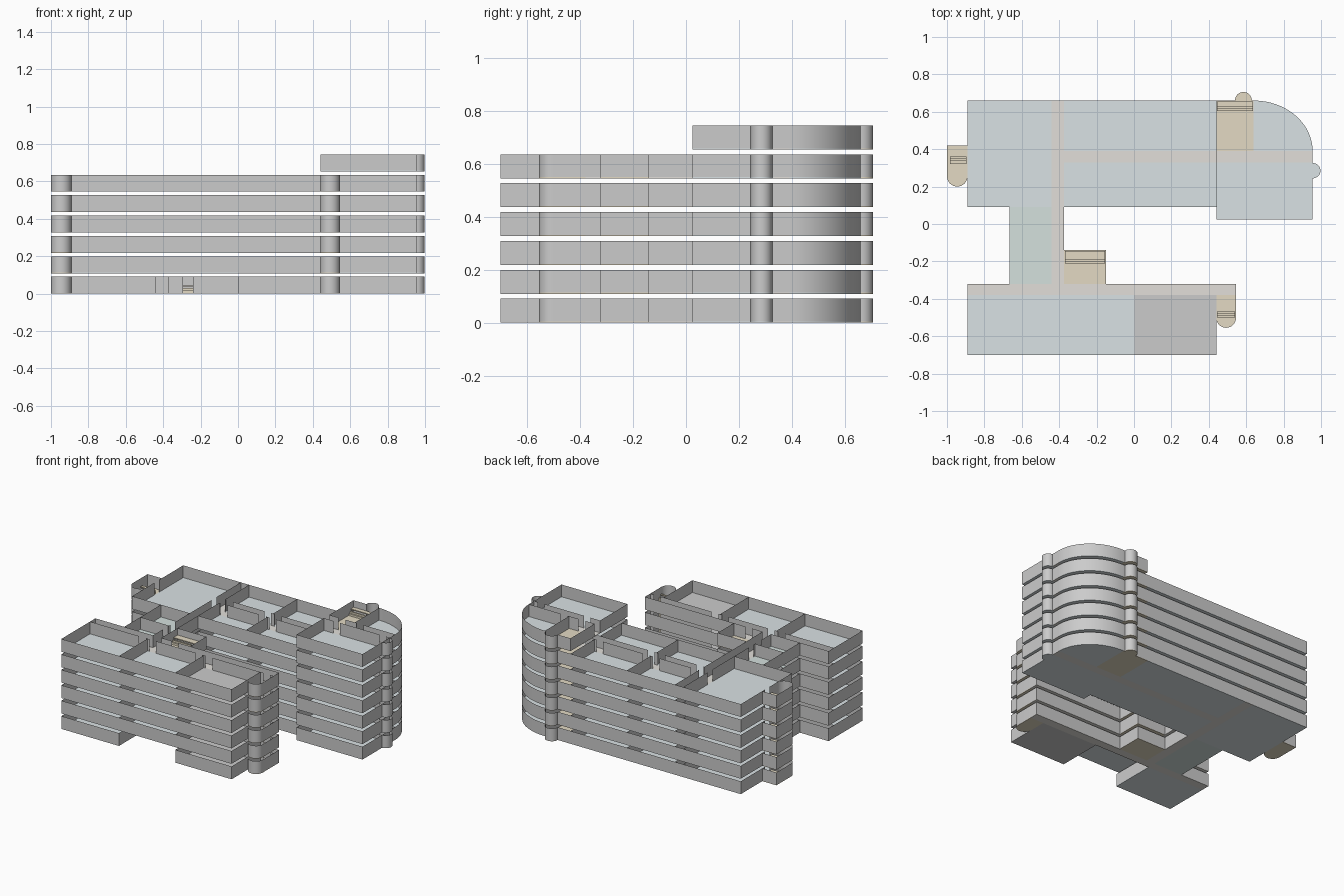
import bpy, bmesh, math

if "Cube" in bpy.data.objects:
    bpy.data.objects.remove(bpy.data.objects["Cube"])

PITCH, SLAB, TOP = 0.109, 0.004, 0.0905


def material(name, rgb):
    m = bpy.data.materials.new(name)
    m.diffuse_color = (*rgb, 1)
    m.use_nodes = True
    m.node_tree.nodes["Principled BSDF"].inputs["Base Color"].default_value = m.diffuse_color
    return m


ROOM = material("room_floor", (0.70, 0.76, 0.78))
OFFICE = material("office_floor", (0.68, 0.71, 0.68))
GREEN = material("green_floor", (0.66, 0.75, 0.73))
HALL = material("corridor_floor", (0.76, 0.74, 0.70))
STAIR = material("stair_floor", (0.77, 0.70, 0.55))


def arc(cx, cy, rx, ry, a0, a1, n=16):
    return [(cx + rx * math.cos(math.radians(a0 + (a1 - a0) * i / n)),
             cy + ry * math.sin(math.radians(a0 + (a1 - a0) * i / n))) for i in range(n + 1)]


def rect(x0, x1, y0, y1):
    return [(x0, y0), (x1, y0), (x1, y1), (x0, y1)]


def finish(bm, name, mat=None):
    me = bpy.data.meshes.new(name)
    bm.to_mesh(me)
    bm.free()
    me.shade_smooth()
    me.set_sharp_from_angle(angle=math.radians(30))
    ob = bpy.data.objects.new(name, me)
    bpy.context.collection.objects.link(ob)
    if mat:
        me.materials.append(mat)


def prism(name, pts, z0, z1, mat):
    """Horizontal outline extruded to a solid."""
    bm = bmesh.new()
    lo = [bm.verts.new((x, y, z0)) for x, y in pts]
    hi = [bm.verts.new((x, y, z1)) for x, y in pts]
    bm.faces.new(lo[::-1])
    bm.faces.new(hi)
    for i in range(len(pts)):
        j = (i + 1) % len(pts)
        bm.faces.new((lo[i], lo[j], hi[j], hi[i]))
    bmesh.ops.recalc_face_normals(bm, faces=bm.faces)
    finish(bm, name, mat)


def split(p, q, doors):
    """Straight wall with door gaps centred on positions along its axis."""
    k = 0 if p[1] == q[1] else 1
    start, out = p, []
    for d in sorted(doors):
        a, b = list(p), list(p)
        a[k], b[k] = d - 0.026, d + 0.026
        out.append([start, tuple(a)])
        start = tuple(b)
    return out + [[start, q]]


# outlines with rounded ends
west_stair = [(-0.89, 0.42), (-1.0, 0.42)] + arc(-0.945, 0.255, 0.055, 0.055, 180, 360)
south_stair = [(0.44, -0.38)] + arc(0.4925, -0.5025, 0.0525, 0.0525, 180, 360) + [(0.545, -0.38)]
north_bump = [(0.54, 0.66)] + arc(0.585, 0.661, 0.045, 0.045, 180, 0) + [(0.63, 0.66)]
east_bump = arc(0.955, 0.285, 0.042, 0.041, -90, 90)
round_wall = arc(0.64, 0.39, 0.315, 0.27, 90, 0, 24)
north_stair = [(0.44, 0.39), (0.64, 0.39), (0.64, 0.66)] + north_bump[::-1] + [(0.44, 0.66)]

# east end of the north wing: on every storey
EAST_SLABS = [
    ("east_room", rect(0.44, 0.955, 0.025, 0.33), ROOM),
    ("east_bay", east_bump, ROOM),
    ("round_room", [(0.64, 0.39)] + round_wall, ROOM),
    ("north_stair", north_stair, STAIR),
    ("east_corridor", rect(0.44, 0.955, 0.33, 0.39), HALL)]
EAST_WALLS = [
    [(0.44, 0.33), (0.44, 0.025), (0.955, 0.025), (0.955, 0.39)],
    [(0.44, 0.39), (0.44, 0.66), (0.54, 0.66)], [(0.63, 0.66), (0.64, 0.66), (0.64, 0.39)],
    north_bump, east_bump, round_wall,
    *split((0.44, 0.33), (0.955, 0.33), [0.54, 0.90]),
    *split((0.44, 0.39), (0.955, 0.39), [0.54, 0.68])]

# remaining wings: six storeys
SLABS = [
    ("west_room", rect(-0.89, -0.44, 0.09, 0.66), ROOM),
    ("north_room_a", rect(-0.375, 0, 0.39, 0.66), ROOM),
    ("north_room_b", rect(0, 0.44, 0.39, 0.66), ROOM),
    ("court_room_a", rect(-0.375, 0, 0.09, 0.33), ROOM),
    ("court_room_b", rect(0, 0.44, 0.09, 0.33), ROOM),
    ("washroom_a", rect(-0.665, -0.44, -0.14, 0.09), GREEN),
    ("washroom_b", rect(-0.665, -0.44, -0.32, -0.14), GREEN),
    ("south_room_a", rect(-0.89, -0.44, -0.70, -0.38), ROOM),
    ("south_room_c", rect(0, 0.44, -0.70, -0.38), OFFICE),
    ("link_corridor", rect(-0.44, -0.375, -0.32, 0.66), HALL),
    ("north_corridor", rect(-0.375, 0.44, 0.33, 0.39), HALL),
    ("south_corridor", rect(-0.89, 0.545, -0.38, -0.32), HALL),
    ("core_stair", rect(-0.375, -0.15, -0.32, -0.14), STAIR),
    ("west_stair", west_stair, STAIR),
    ("south_stair", south_stair, STAIR)]
WALLS = [
    # north wing
    [(-0.89, 0.09), (-0.89, 0.34)], [(-0.89, 0.39), (-0.89, 0.66), (0.44, 0.66)],
    [(-0.89, 0.09), (-0.44, 0.09)], [(-0.375, 0.09), (0.44, 0.09)],
    [(-0.375, 0.09), (-0.375, 0.33)], [(-0.375, 0.39), (-0.375, 0.66)],
    [(0, 0.09), (0, 0.33)], [(0, 0.39), (0, 0.66)],
    *split((-0.375, 0.33), (0.44, 0.33), [-0.34, -0.04, 0.04]),
    *split((-0.375, 0.39), (0.44, 0.39), [-0.34, -0.04, 0.04, 0.40]),
    # link and core
    *split((-0.44, -0.32), (-0.44, 0.66), [-0.18, -0.10, 0.36]),
    [(-0.375, 0.09), (-0.375, -0.32)],
    [(-0.44, 0.09), (-0.665, 0.09), (-0.665, -0.32)], [(-0.665, -0.14), (-0.44, -0.14)],
    [(-0.375, -0.14), (-0.15, -0.14), (-0.15, -0.32)],
    # south wing
    [(-0.89, -0.32), (-0.44, -0.32)],
    *split((-0.375, -0.32), (0.545, -0.32), [-0.267]),
    [(-0.44, -0.70), (-0.89, -0.70), (-0.89, -0.32)],
    [(-0.44, -0.70), (-0.44, -0.38)], [(0, -0.70), (0, -0.38)],
    [(0, -0.70), (0.44, -0.70), (0.44, -0.38)],
    *split((-0.89, -0.38), (-0.44, -0.38), [-0.48]),
    *split((0, -0.38), (0.545, -0.38), [0.04, 0.49]),
    [(0.545, -0.38), (0.545, -0.32)], west_stair, south_stair]
# middle south room is left out on the ground storey to form the entrance
MIDDLE_SLABS = [("south_room_b", rect(-0.44, 0, -0.70, -0.38), ROOM)]
MIDDLE_WALLS = [[(-0.44, -0.70), (0, -0.70)], *split((-0.44, -0.38), (0, -0.38), [-0.40, -0.04])]

# half landings: x0, x1, y0, y1, y of the two flight steps
EAST_LANDINGS = [(0.445, 0.635, 0.625, 0.655, (0.605, 0.615))]
LANDINGS = [(-0.37, -0.155, -0.19, -0.145, (-0.21, -0.20)),
            (0.445, 0.54, -0.50, -0.488, (-0.488, -0.478)),
            (-0.985, -0.895, 0.32, 0.34, (0.34, 0.35))]

for level in range(7):
    z = level * PITCH
    slabs, walls, landings = list(EAST_SLABS), list(EAST_WALLS), list(EAST_LANDINGS)
    if level < 6:
        slabs += SLABS
        walls += WALLS
        landings += LANDINGS
        if level > 0:
            slabs += MIDDLE_SLABS
            walls += MIDDLE_WALLS
    tag = f"_storey_{level + 1}"

    for name, pts, mat in slabs:
        prism(name + tag, pts, z, z + SLAB, mat)

    # thin upright wall sheets
    bm = bmesh.new()
    for line in walls:
        lo = [bm.verts.new((x, y, z + SLAB * 0.5)) for x, y in line]
        hi = [bm.verts.new((x, y, z + TOP)) for x, y in line]
        for i in range(len(line) - 1):
            bm.faces.new((lo[i], lo[i + 1], hi[i + 1], hi[i]))
    finish(bm, "walls" + tag)

    # stair landings and steps
    for n, (x0, x1, y0, y1, steps) in enumerate(landings):
        prism(f"landing_{n}{tag}", rect(x0, x1, y0, y1), z + 0.038, z + 0.045, STAIR)
        for k, y in enumerate(steps):
            prism(f"step_{n}_{k}{tag}", rect(x0, x1, y, y + 0.01),
                  z + SLAB, z + 0.018 + 0.012 * k, STAIR)
